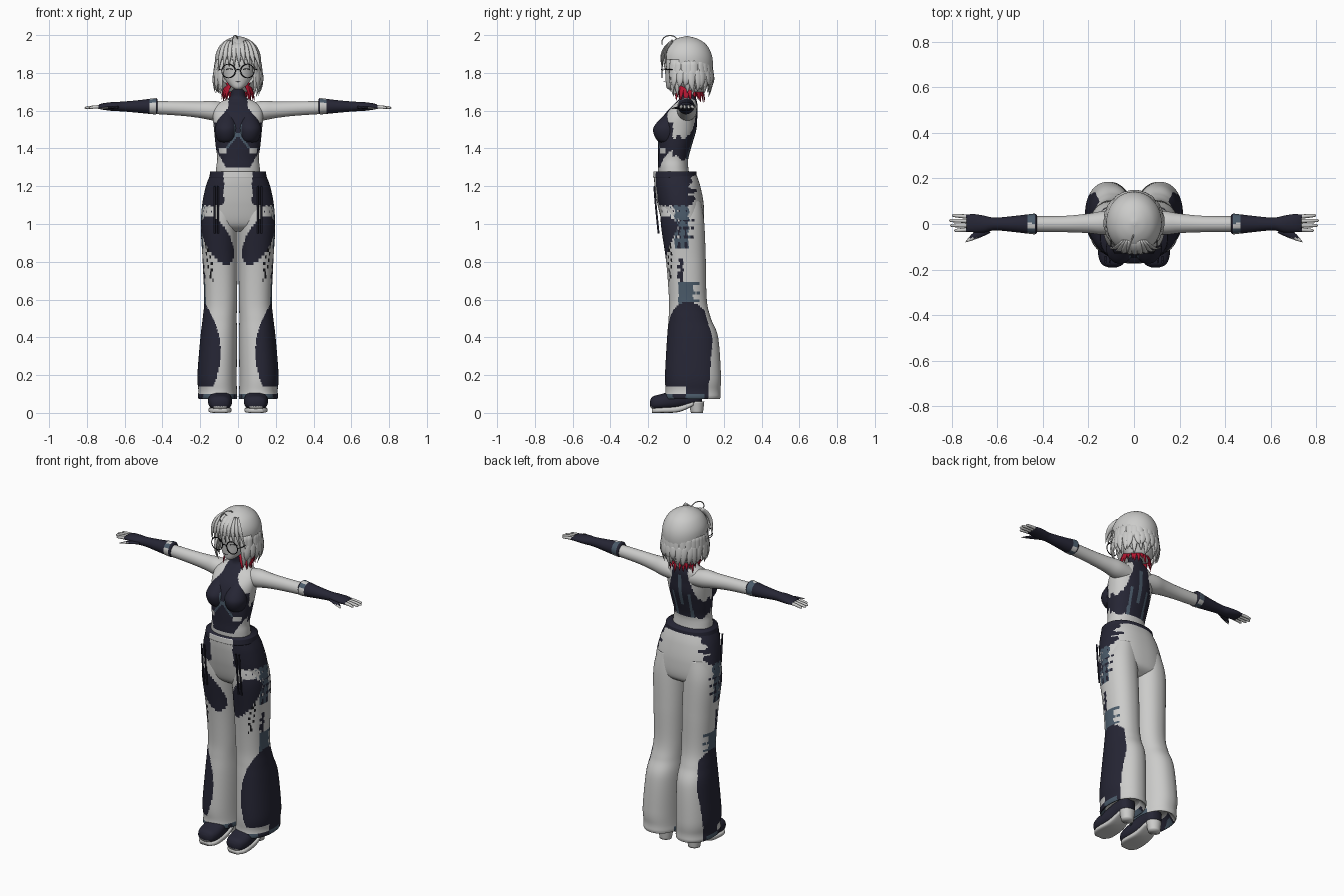
import bpy, bmesh, math, random
from mathutils import Vector

random.seed(4)
if "Cube" in bpy.data.objects:
    bpy.data.objects.remove(bpy.data.objects["Cube"])

LIGHT, DARK, SLATE, RED, BLACK = range(5)
MATS = []
for name, col in (("pale grey", (.6, .6, .59)), ("dark navy", (.019, .019, .035)),
                  ("slate blue", (.07, .105, .145)), ("crimson", (.45, .008, .03)),
                  ("black", (.008, .008, .01))):
    m = bpy.data.materials.new(name)
    m.use_nodes = True
    m.diffuse_color = (*col, 1)
    m.node_tree.nodes["Principled BSDF"].inputs["Base Color"].default_value = (*col, 1)
    MATS.append(m)


def finish(name, bm, rule=LIGHT, mirror=False):
    """Turn a bmesh into an object; rule is a colour or a function of face centre."""
    bmesh.ops.recalc_face_normals(bm, faces=bm.faces)
    me = bpy.data.meshes.new(name)
    for m in MATS:
        me.materials.append(m)
    for f in bm.faces:
        f.smooth = True
        f.material_index = rule(*f.calc_center_median()) if callable(rule) else rule
    bm.to_mesh(me)
    bm.free()
    ob = bpy.data.objects.new(name, me)
    bpy.context.scene.collection.objects.link(ob)
    if mirror:
        ob.modifiers.new("mirror", "MIRROR").use_mirror_merge = False
    return ob


def spline(rows, sub):
    """Catmull-Rom through rows of numbers."""
    out = []
    for i in range(len(rows) - 1):
        a, b, c, d = (rows[max(0, min(len(rows) - 1, i + k))] for k in (-1, 0, 1, 2))
        for s in range(sub):
            t = s / sub
            out.append([q + .5 * t * (r - p + t * (2*p - 5*q + 4*r - s2 + t * (3*(q - r) + s2 - p)))
                        for p, q, r, s2 in zip(a, b, c, d)])
    return out + [list(rows[-1])]


def skin(bm, rings):
    vs = [[bm.verts.new(p) for p in r] for r in rings]
    n = len(vs[0])
    for a, b in zip(vs, vs[1:]):
        for i in range(n):
            bm.faces.new((a[i], a[(i + 1) % n], b[(i + 1) % n], b[i]))
    bm.faces.new(vs[0])
    bm.faces.new(vs[-1])


def loft(rows, axis="z", seg=32, sub=5, power=2.0, bm=None):
    """Rows are (position, centre a, centre b, radius a, radius b)."""
    bm = bm or bmesh.new()
    place = {"z": lambda t, a, b: (a, b, t), "x": lambda t, a, b: (t, a, b),
             "y": lambda t, a, b: (a, t, b)}[axis]
    rings = []
    for t, a, b, ra, rb in spline(rows, sub):
        ring = []
        for k in range(seg):
            c, s = math.cos(k * math.tau / seg), math.sin(k * math.tau / seg)
            ring.append(place(t, a + ra * math.copysign(abs(c) ** (2 / power), c),
                              b + rb * math.copysign(abs(s) ** (2 / power), s)))
        rings.append(ring)
    skin(bm, rings)
    return bm


def lock(bm, p0, p1, p2, out, w):
    """One flat tapering lock of hair along a bezier."""
    p0, p1, p2, out = map(Vector, (p0, p1, p2, out))
    rings = []
    for i in range(9):
        t = i / 8
        c = p0 * (1 - t) ** 2 + p1 * 2 * t * (1 - t) + p2 * t * t
        side = ((p1 - p0) * (1 - t) + (p2 - p1) * t).cross(out).normalized()
        r = w * (1 - t ** 2) + .001
        rings.append([c + side * r * math.cos(k * math.tau / 8) + out * r * .35 * math.sin(k * math.tau / 8)
                      for k in range(8)])
    skin(bm, rings)


def wire(name, pts, r, mat, cyclic=False):
    cu = bpy.data.curves.new(name, "CURVE")
    cu.dimensions, cu.bevel_depth, cu.bevel_resolution = "3D", r, 2
    sp = cu.splines.new("POLY")
    sp.points.add(len(pts) - 1)
    for p, q in zip(sp.points, pts):
        p.co = (*q, 1)
    sp.use_cyclic_u = cyclic
    cu.materials.append(MATS[mat])
    bpy.context.scene.collection.objects.link(bpy.data.objects.new(name, cu))


# Trousers: patch rules shared by the hips and the flared legs
def pants_rule(x, y, z):
    x = abs(x)
    rag = .012 * math.sin(z * 140) + .012 * math.sin(y * 170 + x * 90)
    if z < .1 and y < .1:
        return SLATE if math.sin(x * 60 + y * 25) > 0 else DARK
    if .1 < z < .14 and y < 0 and x > .1:
        return LIGHT
    edge = .092 + .07 * ((z - .32) / .24) ** 2
    if z < .585 and x > edge and y < .14 - max(.3 * (z - .4), .07 * (.4 - z)):
        return DARK
    u, v = .46 * (x - .108) + .89 * (z - .915), .89 * (x - .108) - .46 * (z - .915)
    if y < -.01 and (u / .14) ** 2 + (v / .066) ** 2 < 1:
        return DARK
    if x > .075 and z > 1.09 + rag + .25 * max(0, .13 - x) and y < .035 + rag:
        return DARK
    if x > .13:
        if .58 < z < .69 and -.04 < y < .05 + rag:
            return SLATE
        if .7 < z < .81 and -.04 < y + rag * .4 < -.012:
            return DARK
        if .87 < z < 1.1 and -.06 < y + rag < .02:
            return SLATE if rag > -.004 or z > 1.02 else DARK
        if .7 < z < .9 and abs(y + .085 + .008 * math.sin(z * 200)) < .004:
            return BLACK
    return LIGHT


legs = [(.12, .1, .03, .07, .1), (.075, .105, .035, .096, .137), (.085, .108, .036, .104, .147),
        (.12, .108, .037, .102, .145), (.2, .111, .037, .104, .148), (.4, .102, .035, .097, .135),
        (.5, .097, .02, .09, .112), (.6, .092, .01, .087, .1), (.8, .095, 0, .092, .105),
        (1, .1, -.018, .096, .115), (1.12, .09, -.025, .08, .105)]
finish("trouser_legs", loft(legs, seg=112, sub=12, power=2.2), pants_rule, True)
hips = [(.96, 0, -.015, .15, .06), (1, 0, -.015, .192, .106), (1.1, 0, -.028, .19, .122),
        (1.2, 0, -.045, .17, .121), (1.265, 0, -.058, .145, .112)]
finish("trouser_hips", loft(hips, seg=128, sub=12, power=2.3), pants_rule)
finish("belt", loft([(1.245, 0, -.058, .152, .116), (1.278, 0, -.058, .147, .113)], seg=64, power=2.3),
       lambda x, y, z: LIGHT if y < -.1 and abs(x) < .075 else DARK)
for s in (-1, 1):
    for x in (.105, .125):
        wire("hanging_strap", [(s * x, -.168, 1.2), (s * x, -.16, 1.1), (s * x, -.145, .95)], .005, DARK)


# Torso with halter top
def top_rule(x, y, z):
    x = abs(x)
    if z > 1.61 + .3 * x:
        return DARK if x < .05 else LIGHT
    if y < -.07:
        if 1.4 < z < 1.54 and abs(x - .8 * abs(z - 1.47) - .004) < .008:
            return SLATE
        if 1.375 < z < 1.405 and .06 < x < .1:
            return LIGHT
        if z > 1.54:
            return DARK if x < .1 - .6 * (z - 1.54) else LIGHT
        return DARK if z > 1.3 and x < .065 + .55 * (z - 1.3) else LIGHT
    if y > .0 and z > 1.34 and x < .1 - .3 * max(0, z - 1.45):
        return SLATE if x < .014 and z > 1.42 or abs(x - .05) < .008 and z < 1.5 else DARK
    return DARK if 1.35 + .015 * math.sin(y * 90) < z < 1.46 + .012 * math.sin(y * 120) else LIGHT


torso = [(1.22, 0, -.06, .12, .085), (1.3, 0, -.068, .115, .08), (1.35, 0, -.067, .11, .08),
         (1.42, 0, -.058, .119, .09), (1.5, 0, -.045, .127, .1), (1.57, 0, -.03, .133, .09),
         (1.62, 0, -.008, .125, .07), (1.65, 0, .005, .085, .052), (1.67, 0, .01, .045, .042),
         (1.7, 0, .008, .038, .038), (1.77, 0, 0, .037, .037)]
finish("torso", loft(torso, seg=96, sub=8, power=2.2), top_rule)
bust = [(1.425, .06, -.09, .01, .01), (1.44, .06, -.1, .045, .05), (1.49, .062, -.106, .06, .068),
        (1.53, .06, -.1, .055, .06), (1.59, .055, -.07, .03, .03)]
finish("bust", loft(bust, seg=40, sub=6), lambda x, y, z: SLATE if x < .018 else DARK, True)

# Arms, gloves, fingers
finish("arms", loft([(.05, .01, 1.592, .045, .045), (.13, .005, 1.6, .052, .052), (.2, .003, 1.605, .043, .044),
                     (.3, 0, 1.611, .036, .038), (.45, 0, 1.617, .034, .034)], "x"), LIGHT, True)
glove = [(.425, 0, 1.624, .038, .036), (.435, 0, 1.624, .045, .043), (.46, 0, 1.623, .043, .041),
         (.52, 0, 1.622, .036, .034), (.61, 0, 1.622, .028, .026), (.66, 0, 1.622, .037, .024),
         (.71, .004, 1.622, .04, .018), (.735, .004, 1.621, .034, .012)]
finish("gloves", loft(glove, "x", 40, 6),
       lambda x, y, z: (SLATE if math.sin(y * 110 + z * 60) > -.2 else LIGHT) if .435 < x < .465 else DARK, True)
fingers = bmesh.new()
for i, tip in enumerate((.79, .808, .812, .8)):
    y = -.026 + .02 * i
    loft([(.7, y * .9, 1.621, .01, .01), (.75, y, 1.62, .009, .009),
          (tip - .01, y * 1.1, 1.616, .007, .007), (tip, y * 1.1, 1.615, .002, .002)], "x", 10, 4, bm=fingers)
finish("fingers", fingers, lambda x, y, z: DARK if x < .735 else LIGHT, True)
thumb = bmesh.new()
lock(thumb, (.64, -.02, 1.618), (.7, -.05, 1.615), (.74, -.08, 1.61), (0, 0, 1), .02)
finish("thumbs", thumb, lambda x, y, z: DARK if y > -.06 else LIGHT, True)

# Shoes
upper = [(-.19, .095, .05, .02, .015), (-.175, .095, .053, .048, .034), (-.13, .095, .058, .063, .042),
         (-.06, .095, .07, .06, .05), (0, .095, .085, .052, .055), (.06, .095, .095, .048, .055),
         (.085, .095, .095, .03, .04)]
finish("shoe_uppers", loft(upper, "y", 40, 5, 2.4),
       lambda x, y, z: LIGHT if y < -.15 and z < .035 and abs(x - .095) < .035 else DARK, True)
finish("shoe_soles", loft([(-.18, .095, .012, .035, .012), (-.14, .095, .014, .06, .014),
                           (-.04, .095, .02, .055, .016), (.04, .095, .05, .045, .012)], "y", 24, 5, 4),
       LIGHT, True)
finish("shoe_heels", loft([(0, .095, .058, .034, .032), (.06, .095, .055, .044, .042)], seg=24), LIGHT, True)

# Head and face
finish("head", loft([(1.712, 0, -.078, .012, .014), (1.725, 0, -.07, .034, .034), (1.76, 0, -.045, .066, .063),
                     (1.8, 0, -.025, .086, .085), (1.85, 0, -.015, .094, .098), (1.92, 0, 0, .085, .09),
                     (1.95, 0, 0, .05, .05)], seg=40))
wire("mouth", [(.012 * t, -.117 + .004 * t * t, 1.752 + .002 * t * t) for t in (-1, -.5, 0, .5, 1)], .0015, DARK)
for s in (-1, 1):
    circle = [(k * math.tau / 40) for k in range(40)]
    wire("glasses_rim", [(s * .05 + .036 * math.cos(a), -.128, 1.81 + .036 * math.sin(a)) for a in circle],
         .0025, BLACK, True)
    wire("glasses_arm", [(s * .086, -.127, 1.815), (s * .1, -.1, 1.818), (s * .104, 0, 1.82)], .002, BLACK)
    wire("eyelash", [(s * (.045 + .018 * t), -.112 + .012 * (t + .3) ** 2 * (t > 0), 1.822 - .006 * t * t)
                     for t in (-1, -.5, 0, .5, 1)], .002, BLACK)
wire("glasses_bridge", [(-.015, -.128, 1.813), (0, -.131, 1.819), (.015, -.128, 1.813)], .002, BLACK)

# Hair: open-fronted cap, hanging locks, fringe, red under-layer
cap = loft([(1.7, 0, .04, .075, .055), (1.76, 0, .03, .108, .098), (1.84, 0, .01, .121, .132),
            (1.9, 0, .005, .118, .13), (1.95, 0, .005, .092, .102), (1.98, 0, .005, .052, .058),
            (1.994, 0, .005, .008, .008)], seg=56, sub=6)
bmesh.ops.delete(cap, context="FACES", geom=[f for f in cap.faces if f.calc_center_median().y < -.035
                                             and f.calc_center_median().z < 1.875])
finish("hair_cap", cap)
outer, under = bmesh.new(), bmesh.new()


def around(deg, r, z):
    a = math.radians(deg)
    return (r * math.sin(a), .01 - r * 1.04 * math.cos(a), z)


for layer in range(2):
    for deg in range(52 + 7 * layer, 312, 14):
        d = deg + random.uniform(-4, 4)
        out = Vector(around(d, 1, 0)).normalized()
        drop = random.uniform(0, .045)
        lock(outer, around(d, .112 + .006 * layer, 1.87 - .05 * layer), around(d, .138, 1.75),
             around(d + random.uniform(-8, 8), .108 + .012 * layer, 1.67 + drop + .02 * layer), out, .024)
for deg in range(50, 311, 13):
    d = deg + random.uniform(-4, 4)
    lock(under, around(d, .055, 1.75), around(d, .083, 1.7), around(d, .088, 1.635 + random.uniform(0, .035)),
         Vector(around(d, 1, 0)).normalized(), .015)
for i in range(-4, 5):
    x = i * .023
    lock(outer, (x * .5, -.075, 1.962), (x * 1.05, -.148 + 2.5 * x * x, 1.93),
         (x * 1.2 + .008, -.128 + 3.5 * x * x, 1.845 - .14 * abs(x) * 4 * abs(x) * 5 - random.uniform(0, .015)),
         (0, -1, 0), .018)
finish("hair_locks", outer)
finish("hair_red_tips", under, RED)
arc = [math.radians(a) for a in range(20, 201, 15)]
wire("hair_stray_curl", [(-.03 * (1 - math.cos(a)) * .5, -.085 + .043 * math.cos(a), 1.962 + .036 * math.sin(a))
                         for a in arc], .003, LIGHT)
